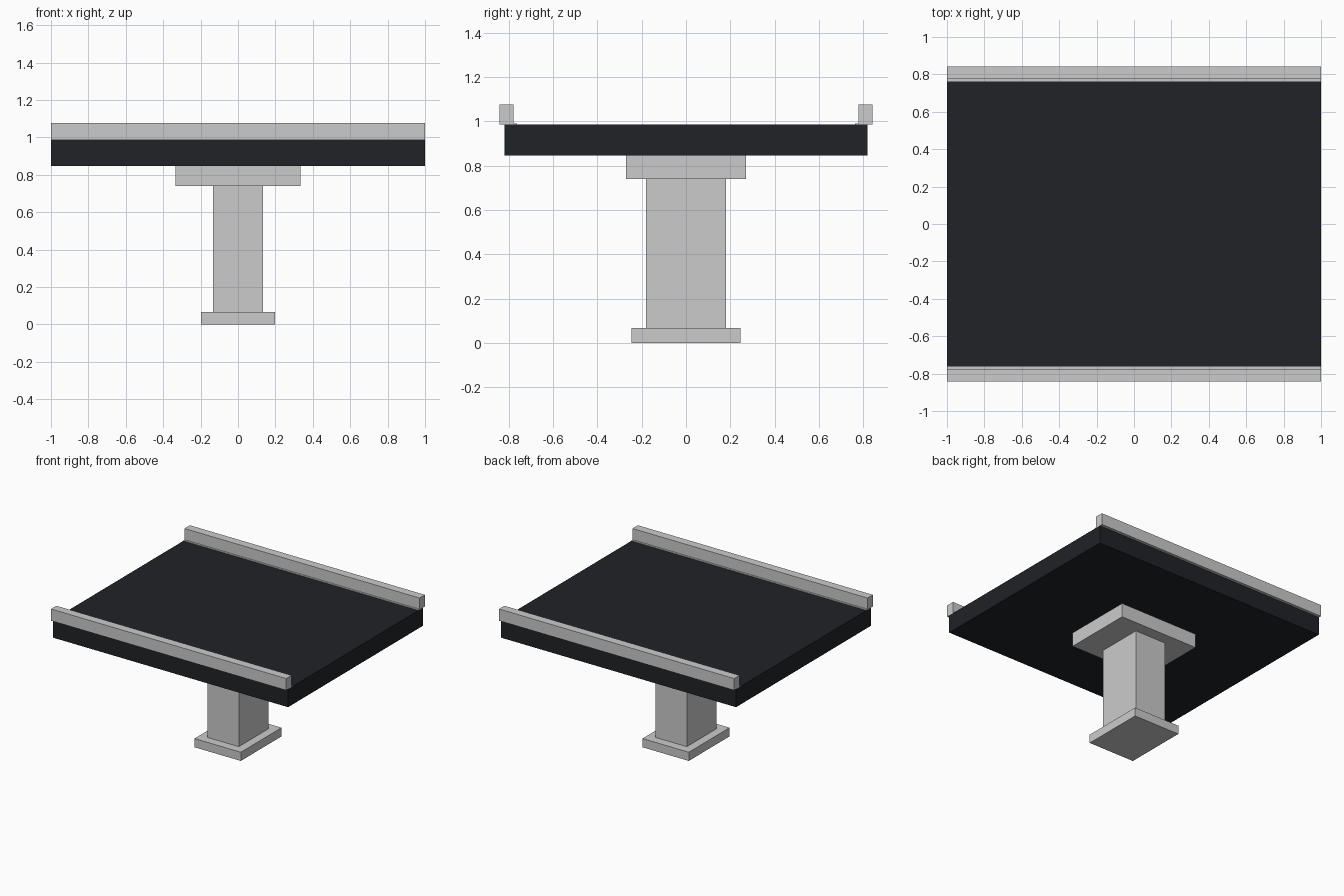
import bpy

if "Cube" in bpy.data.objects:
    bpy.data.objects.remove(bpy.data.objects["Cube"])


def box(name, x, y, z, mat=None):
    """Axis-aligned box from (min, max) ranges."""
    bpy.ops.mesh.primitive_cube_add(
        size=1, location=[(a + b) / 2 for a, b in (x, y, z)])
    ob = bpy.context.object
    ob.name = name
    ob.scale = [b - a for a, b in (x, y, z)]
    bpy.ops.object.transform_apply(location=False, rotation=False, scale=True)
    if mat:
        ob.data.materials.append(mat)
    return ob


asphalt = bpy.data.materials.new("asphalt")
asphalt.diffuse_color = (0.015, 0.016, 0.019, 1)
asphalt.use_nodes = True
asphalt.node_tree.nodes["Principled BSDF"].inputs["Base Color"].default_value = asphalt.diffuse_color

# Pier: footing, column and cap
box("footing", (-0.197, 0.197), (-0.247, 0.247), (0, 0.067))
box("column", (-0.133, 0.133), (-0.18, 0.18), (0.067, 0.74))
box("pier_cap", (-0.335, 0.335), (-0.27, 0.27), (0.74, 0.847))

# Road deck
box("road_deck", (-1, 1), (-0.82, 0.82), (0.847, 0.986), asphalt)

# Low curb strip set into the deck and parapet on each side
for side, s in (("front", -1), ("back", 1)):
    box(side + "_curb", (-0.999, 0.999),
        sorted((s * 0.763, s * 0.818)), (0.91, 0.99))
    box(side + "_parapet", (-1, 1),
        sorted((s * 0.778, s * 0.843)), (0.986, 1.076))
